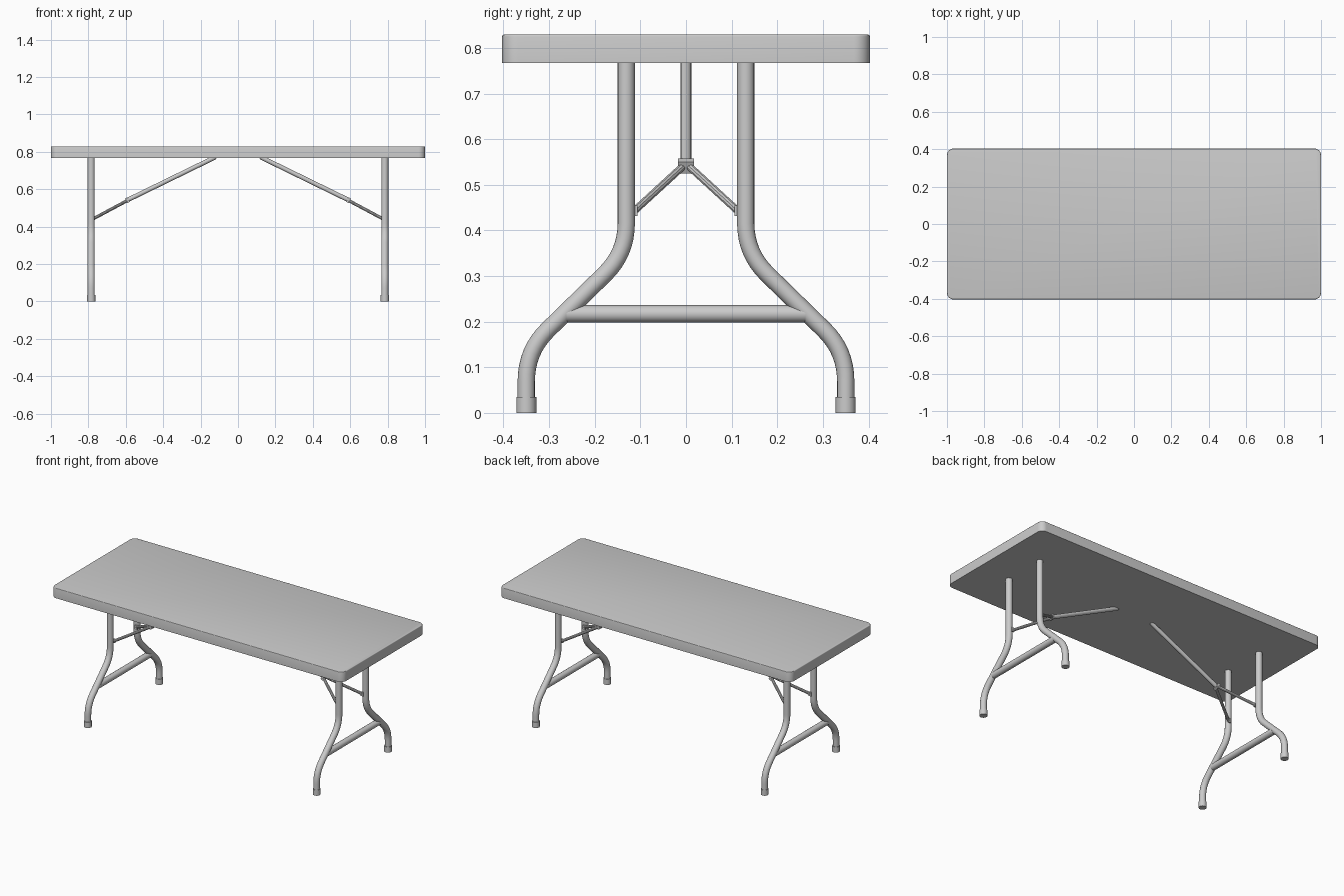
import bpy, bmesh, math
from mathutils import Vector

if "Cube" in bpy.data.objects:
    bpy.data.objects.remove(bpy.data.objects["Cube"])


def finish(obj, angle=35):
    bpy.ops.object.select_all(action='DESELECT')
    obj.select_set(True)
    bpy.context.view_layer.objects.active = obj
    if obj.type == 'CURVE':
        bpy.ops.object.convert(target='MESH')
        obj = bpy.context.view_layer.objects.active
    bpy.ops.object.shade_smooth_by_angle(angle=math.radians(angle))
    return obj


def tube(name, points, radius, resolution=6):
    curve = bpy.data.curves.new(name, 'CURVE')
    curve.dimensions = '3D'
    curve.bevel_depth = radius
    curve.bevel_resolution = resolution
    curve.use_fill_caps = True
    spline = curve.splines.new('POLY')
    spline.points.add(len(points) - 1)
    for p, co in zip(spline.points, points):
        p.co = (*co, 1)
    obj = bpy.data.objects.new(name, curve)
    bpy.context.collection.objects.link(obj)
    return finish(obj)


def rounded_path(points, cut, steps=8):
    """Replace each inner corner by a smooth bend."""
    pts = [Vector(p) for p in points]
    path = [pts[0]]
    for a, b, c in zip(pts, pts[1:], pts[2:]):
        p = b + (a - b).normalized() * cut
        q = b + (c - b).normalized() * cut
        for i in range(steps + 1):
            t = i / steps
            path.append(p * (1 - t) ** 2 + b * 2 * t * (1 - t) + q * t * t)
    return path + [pts[-1]]


def box(name, center, size, direction=None):
    bpy.ops.mesh.primitive_cube_add(size=1, location=center)
    obj = bpy.context.object
    obj.name = name
    obj.scale = size
    if direction:
        slope = math.atan2(direction[2], direction[0])
        obj.rotation_euler = (0, -slope, 0)
    return obj


# Tabletop: slab with rounded corners and softened rim
bm = bmesh.new()
bmesh.ops.create_cube(bm, size=1)
bmesh.ops.scale(bm, vec=(2, 0.806, 0.062), verts=bm.verts)
bmesh.ops.translate(bm, vec=(0, 0, 0.798), verts=bm.verts)
upright = [e for e in bm.edges if abs(e.verts[0].co.z - e.verts[1].co.z) > 0.01]
bmesh.ops.bevel(bm, geom=upright, offset=0.035, segments=8, profile=0.5, affect='EDGES')
rim = [e for e in bm.edges if all(v.co.z > 0.82 for v in e.verts)]
bmesh.ops.bevel(bm, geom=rim, offset=0.004, segments=3, profile=0.5, affect='EDGES')
mesh = bpy.data.meshes.new("tabletop")
bm.to_mesh(mesh)
bm.free()
top = bpy.data.objects.new("tabletop", mesh)
bpy.context.collection.objects.link(top)
finish(top)

LEG_X = 0.785
for sx, end in ((-1, "left"), (1, "right")):
    x = sx * LEG_X

    # Bent legs with foot caps
    for sy, side in ((-1, "front"), (1, "back")):
        corners = [(x, sy * 0.131, 0.77), (x, sy * 0.131, 0.35),
                   (x, sy * 0.35, 0.136), (x, sy * 0.35, 0.005)]
        tube(f"{end}_{side}_leg", rounded_path(corners, 0.066), 0.019)
        tube(f"{end}_{side}_foot_cap",
             [(x, sy * 0.35, 0), (x, sy * 0.35, 0.035)], 0.022)

        # Forked brace arms, pinned to the inside of the legs
        tube(f"{end}_{side}_brace_arm",
             [(sx * 0.585, sy * 0.004, 0.543), (sx * 0.772, sy * 0.113, 0.443)], 0.0085, 3)
        box(f"{end}_{side}_brace_pin", (sx * 0.775, sy * 0.11, 0.443),
            (0.018, 0.008, 0.024))

    # Cross bar between the legs
    tube(f"{end}_cross_bar", [(x, -0.262, 0.217), (x, 0.262, 0.217)], 0.019)

    # Diagonal brace under the top and its locking collar
    tube(f"{end}_brace", [(sx * 0.12, 0, 0.772), (sx * 0.595, 0, 0.54)], 0.012)
    box(f"{end}_brace_collar", (sx * 0.592, 0, 0.541), (0.016, 0.034, 0.028),
        (0.475, 0, -0.232 * sx))
